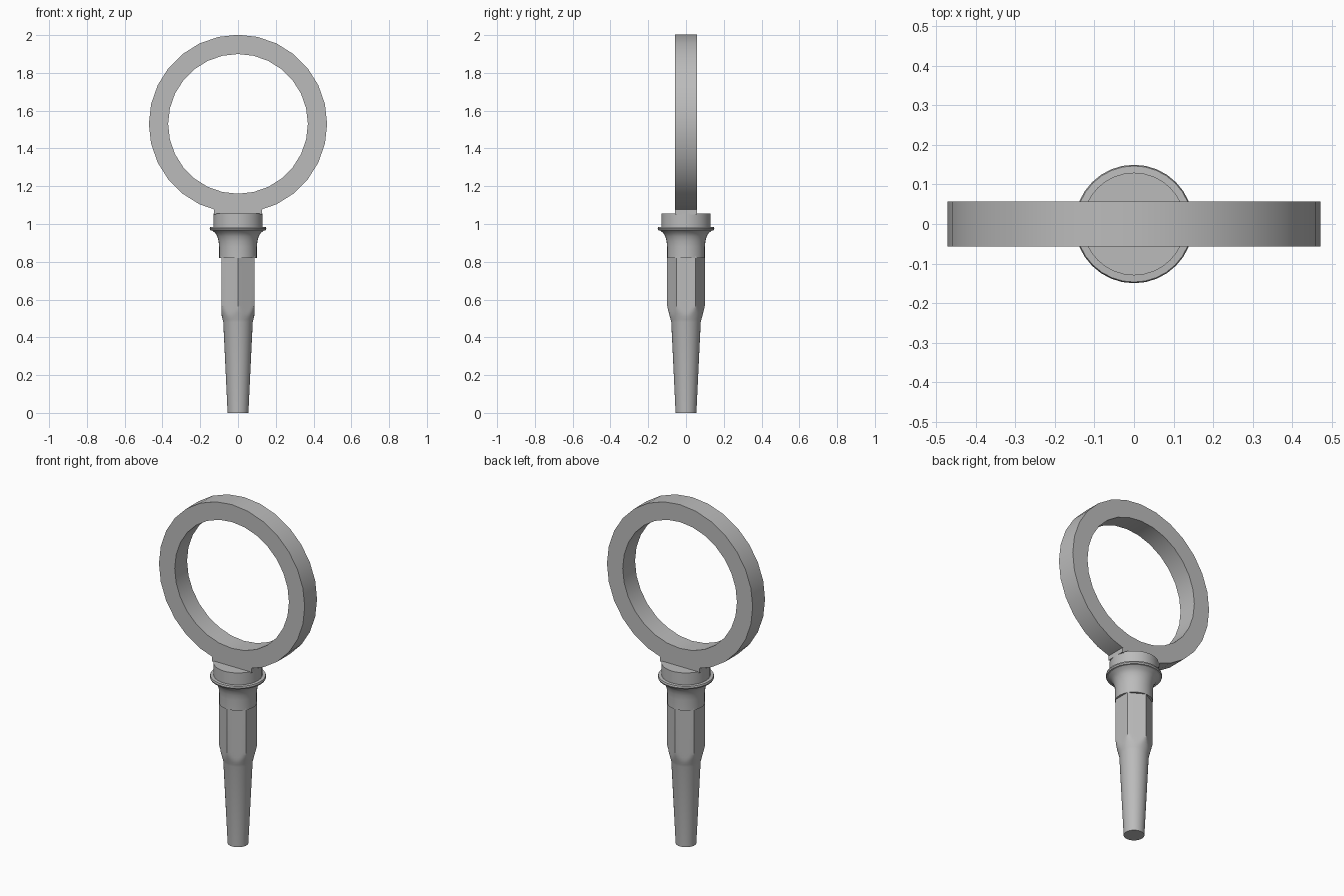
import bpy, bmesh, math
from mathutils import Matrix

if "Cube" in bpy.data.objects:
    bpy.data.objects.remove(bpy.data.objects["Cube"], do_unlink=True)

steel = bpy.data.materials.new("steel grey")
steel.use_nodes = True
COLOR = (0.5, 0.5, 0.5, 1)
steel.diffuse_color = COLOR
steel.node_tree.nodes["Principled BSDF"].inputs["Base Color"].default_value = COLOR


def finish(name, bm):
    """Turn a bmesh into a shaded object with sharp edges kept."""
    bmesh.ops.recalc_face_normals(bm, faces=bm.faces)
    mesh = bpy.data.meshes.new(name)
    bm.to_mesh(mesh)
    bm.free()
    mesh.materials.append(steel)
    obj = bpy.data.objects.new(name, mesh)
    bpy.context.collection.objects.link(obj)
    bpy.ops.object.select_all(action='DESELECT')
    obj.select_set(True)
    bpy.context.view_layer.objects.active = obj
    bpy.ops.object.shade_smooth_by_angle(angle=math.radians(25))
    return obj


def lathe(profile, segments, limit=None, closed=False):
    """Revolve (radius, z) points about z; limit(angle) caps the radius."""
    bm = bmesh.new()
    rings = []
    for r, z in profile:
        ring = []
        for i in range(segments):
            a = math.tau * i / segments
            rr = min(r, limit(a)) if limit else r
            ring.append(bm.verts.new((rr * math.cos(a), rr * math.sin(a), z)))
        rings.append(ring)
    pairs = list(zip(rings, rings[1:]))
    if closed:
        pairs.append((rings[-1], rings[0]))
    else:
        bm.faces.new(rings[0])
        bm.faces.new(rings[-1])
    for low, high in pairs:
        for i in range(segments):
            j = (i + 1) % segments
            bm.faces.new((low[i], low[j], high[j], high[i]))
    return bm


def hexagon(a):
    """Radius of a hexagon whose corners point to +y and -y."""
    return 0.087 / math.cos((a + math.pi / 6) % (math.pi / 3) - math.pi / 6)


# Tapered pin running up into a hexagonal shank
pin = [(0.055, 0), (0.078, 0.48)]
pin += [(0.078 + 0.023 * t / 6, 0.48 + 0.09 * t / 6) for t in range(1, 7)]
pin += [(0.11, 0.83)]
finish("hexagonal_shank", lathe(pin, 48, hexagon))

# Flared collar with a thin flange and a neck above it
collar = [(0.1, 0.82), (0.1, 0.88), (0.103, 0.91), (0.11, 0.935), (0.121, 0.953),
          (0.137, 0.965), (0.147, 0.967), (0.15, 0.975), (0.147, 0.984),
          (0.13, 0.985), (0.13, 1.055)]
finish("flanged_collar", lathe(collar, 32))

# Flat-sided eye ring standing upright
ring = lathe([(0.37, -0.057), (0.472, -0.057), (0.472, 0.057), (0.37, 0.057)], 28, closed=True)
bmesh.ops.transform(ring, verts=ring.verts,
                    matrix=Matrix.Translation((0, 0, 1.53)) @ Matrix.Rotation(math.pi / 2, 4, 'X'))
finish("eye_ring", ring)

# Short block joining the ring to the neck
block = bmesh.new()
bmesh.ops.create_cube(block, size=1, matrix=Matrix.Translation((0, 0, 1.063))
                      @ Matrix.Diagonal((0.256, 0.114, 0.026, 1)))
finish("ring_foot", block)
